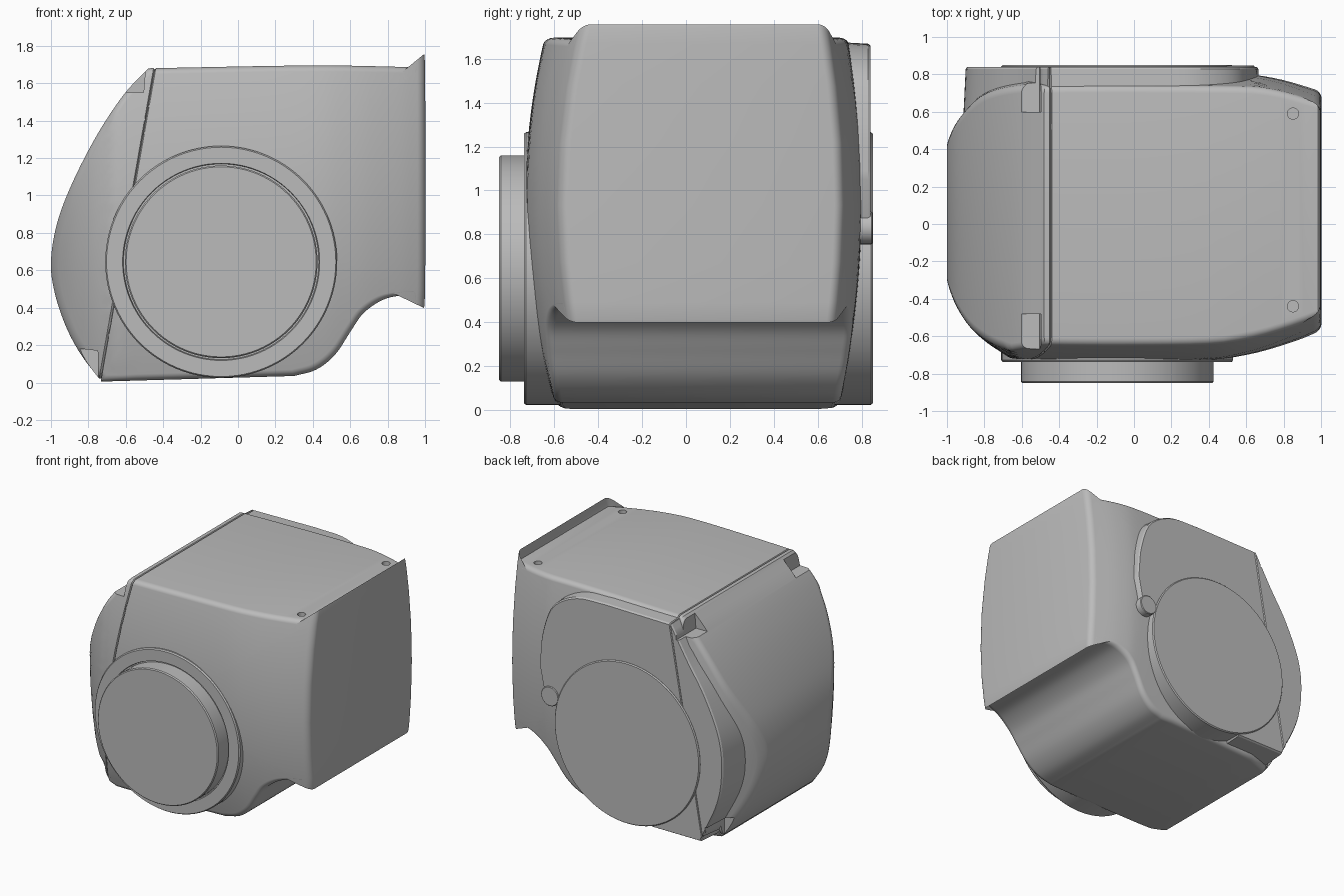
import bpy, bmesh, math
from mathutils import Vector

cube = bpy.data.objects.get("Cube")
if cube:
    bpy.data.objects.remove(cube, do_unlink=True)

grey = bpy.data.materials.new("plain grey")
grey.use_nodes = True
grey.diffuse_color = (0.5, 0.5, 0.5, 1)
grey.node_tree.nodes["Principled BSDF"].inputs["Base Color"].default_value = (0.5, 0.5, 0.5, 1)


def spline(points, steps=6):
    """Smooth 2D path through the points, both ends included."""
    p = [Vector(q) for q in points]
    p = [2 * p[0] - p[1]] + p + [2 * p[-1] - p[-2]]
    out = []
    for a, b, c, d in zip(p, p[1:], p[2:], p[3:]):
        for i in range(steps):
            t = i / steps
            out.append(b + 0.5 * t * (c - a + t * (2 * a - 5 * b + 4 * c - d
                                                   + t * (3 * (b - c) + d - a))))
    return out + [p[-2]]


def lookup(path, x):
    for a, b in zip(path, path[1:]):
        if x <= b.x:
            return a.y + (b.y - a.y) * max(0, x - a.x) / max(b.x - a.x, 1e-6)
    return path[-1].y


def loft(name, rings):
    """Skin a list of equal point rings and cap both ends."""
    bm = bmesh.new()
    rows = [[bm.verts.new(co) for co in ring] for ring in rings]
    for a, b in zip(rows, rows[1:]):
        for i in range(len(a)):
            bm.faces.new((a[i - 1], a[i], b[i], b[i - 1]))
    bm.faces.new(rows[0])
    bm.faces.new(rows[-1])
    bmesh.ops.recalc_face_normals(bm, faces=bm.faces)
    mesh = bpy.data.meshes.new(name)
    bm.to_mesh(mesh)
    bm.free()
    obj = bpy.data.objects.new(name, mesh)
    bpy.context.collection.objects.link(obj)
    mesh.materials.append(grey)
    return obj


def activate(obj):
    bpy.ops.object.select_all(action='DESELECT')
    obj.select_set(True)
    bpy.context.view_layer.objects.active = obj


def smooth(obj, angle=28):
    activate(obj)
    bpy.ops.object.shade_smooth_by_angle(angle=math.radians(angle))


def turned(name, profile, cx=-0.09, cz=0.645, sides=96):
    """Round part along y from (radius, y) pairs."""
    angles = [math.tau * i / sides for i in range(sides)]
    return loft(name, [[(cx + r * math.cos(a), y, cz + r * math.sin(a)) for a in angles]
                       for r, y in profile])


def cut(obj, cutter):
    activate(obj)
    mod = obj.modifiers.new("cut", 'BOOLEAN')
    mod.operation, mod.solver, mod.object = 'DIFFERENCE', 'EXACT', cutter
    bpy.ops.object.modifier_apply(modifier=mod.name)
    bpy.data.objects.remove(cutter, do_unlink=True)


def seam(obj, depth):
    """Fine V groove along the slanted joint of the cover."""
    middle = Vector((-0.6, 0, 0.8))
    normal = Vector((1.65, 0, -0.29)).normalized()
    bm = bmesh.new()
    bm.from_mesh(obj.data)
    for offset in (-0.006, 0.006, 0):
        bmesh.ops.bisect_plane(bm, geom=bm.verts[:] + bm.edges[:] + bm.faces[:],
                               plane_co=middle + normal * offset, plane_no=normal)
    bm.normal_update()
    for v in bm.verts:
        if abs((v.co - middle).dot(normal)) < 1e-4:
            v.co -= v.normal * depth
    bm.to_mesh(obj.data)
    bm.free()


# Housing outline, counter-clockwise from the top of the cover
sections = [
    spline([(-0.48, 1.68), (-0.61, 1.54), (-0.75, 1.33), (-0.88, 1.08), (-0.965, 0.86),
            (-1, 0.65), (-0.98, 0.48), (-0.92, 0.3), (-0.84, 0.15), (-0.73, 0.005)]),
    spline([(-0.73, 0.005), (0.3, 0.035)], 12),
    spline([(0.3, 0.035), (0.42, 0.07), (0.52, 0.15), (0.6, 0.27), (0.67, 0.37),
            (0.77, 0.44), (0.87, 0.465), (0.98, 0.47)]),
    spline([(0.98, 0.47), (1, 0.49), (1, 1.665), (0.985, 1.685)], 5),
    spline([(0.985, 1.685), (0.4, 1.695), (-0.48, 1.68)], 8),
]
outline = [p for s in sections for p in s[:-1]]

# Bulging front and back walls, as depth along the length
front_plan = spline([(-1, -0.34), (-0.94, -0.46), (-0.85, -0.58), (-0.7, -0.69), (-0.55, -0.725),
                     (0.3, -0.73), (0.6, -0.7), (0.85, -0.63), (1, -0.57)])
back_plan = spline([(-1, 0.46), (-0.93, 0.57), (-0.8, 0.7), (-0.6, 0.78), (-0.45, 0.8),
                    (0.5, 0.8), (0.75, 0.78), (1, 0.71)])


def wall_ring(scale, inset, plan, side, bulge):
    ring = []
    for p in outline:
        x = -0.05 + (p.x + 0.05) * scale
        z = 0.9 + (p.y - 0.9) * scale
        y = lookup(plan, x) - side * (bulge * (z - 0.95) ** 2 + inset)
        ring.append((x, y, z))
    return ring


steps = [(0.04 + 0.92 * i / 22, 0) for i in range(23)]
steps += [(0.965 + 0.035 * math.sin(a), 0.035 * (1 - math.cos(a)))
          for a in (math.pi / 2 * k / 5 for k in range(6))]
front_rings = [wall_ring(s, d, front_plan, -1, 0.16) for s, d in steps]
back_rings = [wall_ring(s, d, back_plan, 1, 0.12) for s, d in steps]
housing = loft("housing", front_rings + back_rings[::-1])
smooth(housing)
seam(housing, 0.01)

# Screw pockets at the cover corners
top_pocket = [(-0.9, 1.55), (-0.505, 1.55), (-0.485, 1.8), (-0.9, 1.8)]
low_pocket = [(-1.1, 0.21), (-0.75, 0.17), (-0.745, -0.1), (-1.1, -0.1)]
for pocket in (top_pocket, low_pocket):
    for near, far in ((0.6, 0.95), (-0.48, -0.95)):
        cut(housing, loft("pocket_cutter", [[(x, y, z) for x, z in pocket] for y in (near, far)]))

# Small screw holes in the top
for y in (0.59, -0.44):
    rim = [(0.85 + 0.03 * math.cos(a), y + 0.03 * math.sin(a))
           for a in (math.tau * i / 24 for i in range(24))]
    cut(housing, loft("hole_cutter", [[(px, py, z) for px, py in rim] for z in (1.65, 1.8)]))
smooth(housing)

# Front flange and round boss
smooth(turned("front_flange", [(0.62, -0.3), (0.62, -0.728), (0.613, -0.738), (0.527, -0.738),
                               (0.522, -0.72), (0.3, -0.72)]))
smooth(turned("front_boss", [(0.515, -0.6), (0.515, -0.842), (0.508, -0.85)]))

# Raised back plate with tapered edge
edge = spline([(-0.46, 1.66), (-0.6, 1.42), (-0.75, 1.18), (-0.87, 0.9), (-0.9, 0.65),
               (-0.86, 0.38), (-0.71, 0.05)])
edge += spline([(-0.3, 0.05), (-0.1, 0.3), (0.3, 0.75), (0.62, 0.83)], 1)
edge += spline([(0.665, 1.05), (0.64, 1.3), (0.55, 1.53), (0.35, 1.65), (0.1, 1.668)])
plate = loft("back_plate", [[(-0.1 + (p.x + 0.1) * s, y, 0.8 + (p.y - 0.8) * s) for p in edge]
                            for s, y in ((1.02, 0.5), (1, 0.828), (0.99, 0.84))])
seam(plate, 0.008)
for near, pocket in ((0.6, top_pocket), (0.6, low_pocket)):
    cut(plate, loft("pocket_cutter", [[(x, y, z) for x, z in pocket] for y in (near, 0.95)]))
smooth(plate)

# Round back cover with its side tab
smooth(turned("back_cover", [(0.62, 0.5), (0.62, 0.842), (0.613, 0.85)]))
smooth(turned("back_tab", [(0.075, 0.5), (0.075, 0.843), (0.07, 0.848)], 0.57, 0.83, 32))
